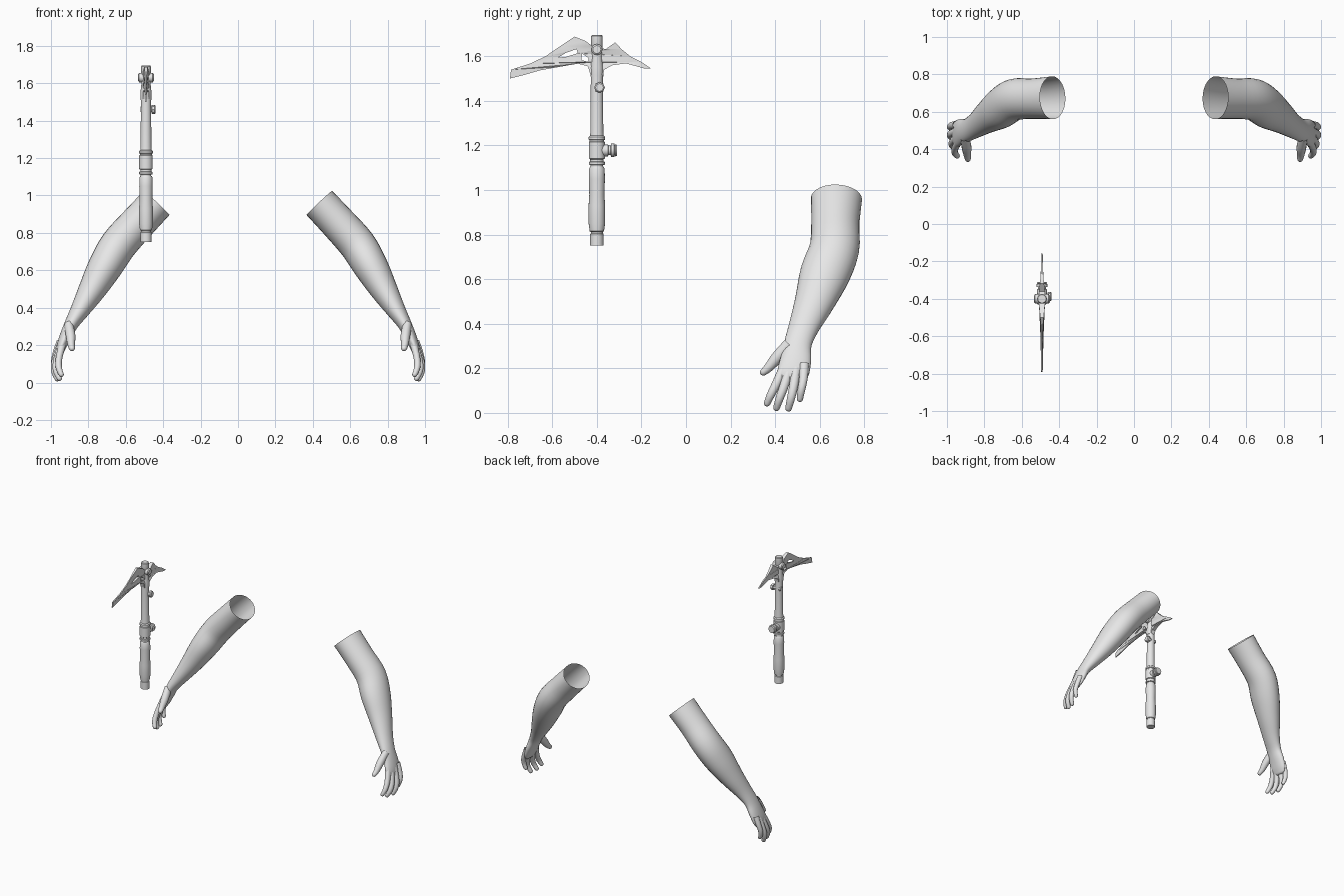
import bpy, bmesh, math
from mathutils import Vector

if "Cube" in bpy.data.objects:
    bpy.data.objects.remove(bpy.data.objects["Cube"])

grey = bpy.data.materials.new("light grey")
grey.diffuse_color = (0.8, 0.8, 0.8, 1)
grey.use_nodes = True
grey.node_tree.nodes["Principled BSDF"].inputs["Base Color"].default_value = grey.diffuse_color


def finish(name, bm, angle=40):
    bmesh.ops.recalc_face_normals(bm, faces=bm.faces)
    me = bpy.data.meshes.new(name)
    bm.to_mesh(me)
    bm.free()
    me.materials.append(grey)
    me.shade_smooth()
    me.set_sharp_from_angle(angle=math.radians(angle))
    ob = bpy.data.objects.new(name, me)
    bpy.context.collection.objects.link(ob)
    return ob


def spline(rows, steps):
    """Catmull-Rom through rows of numbers."""
    out, n = [], len(rows)
    for i in range(n - 1):
        a, b, c, d = (rows[max(0, min(n - 1, i + k))] for k in (-1, 0, 1, 2))
        for s in range(steps):
            t = s / steps
            out.append([0.5 * (2*q + (r - p)*t + (2*p - 5*q + 4*r - w)*t*t
                               + (3*q - p - 3*r + w)*t**3)
                        for p, q, r, w in zip(a, b, c, d)])
    return out + [list(rows[-1])]


def loft(bm, rows, side, segs, steps=4):
    """Tube of ellipses (x, y, z, thickness radius, width radius), open start, domed end."""
    rows = spline(rows, steps)
    end, prev = rows[-1], rows[-2]
    e, w = Vector(end[:3]), (Vector(end[:3]) - Vector(prev[:3])).normalized()
    reach = end[3]
    for a in (30, 55, 75):
        k = math.cos(math.radians(a))
        p = e + w * reach * math.sin(math.radians(a))
        rows.append([*p, end[3] * k, end[4] * k])
    rings = []
    for i, row in enumerate(rows):
        t = Vector(rows[min(i + 1, len(rows) - 1)][:3]) - Vector(rows[max(i - 1, 0)][:3])
        t.normalize()
        u = Vector((0, 1, 0))
        u = (u - t * t.dot(u)).normalized()
        v = t.cross(u)
        ring = []
        for k in range(segs):
            a = 2 * math.pi * k / segs
            p = Vector(row[:3]) + u * row[4] * math.cos(a) + v * row[3] * math.sin(a)
            ring.append(bm.verts.new((p.x * side, p.y, p.z)))
        rings.append(ring)
    for r, s in zip(rings, rings[1:]):
        for k in range(segs):
            j = (k + 1) % segs
            bm.faces.new((r[k], r[j], s[j], s[k]))
    bm.faces.new(rings[-1])


# Arms: open sleeve end at the top, tapering to wrist and palm
ARM = [(.435, .675, .96, .094, .115), (.54, .67, .848, .096, .108),
       (.64, .665, .735, .098, .112), (.71, .622, .62, .092, .112),
       (.778, .577, .50, .074, .09), (.843, .53, .39, .052, .069),
       (.892, .502, .31, .037, .062), (.925, .493, .24, .031, .069),
       (.947, .482, .185, .025, .071), (.957, .478, .155, .018, .06)]
FINGERS = {
    "thumb": [(.905, .465, .31, .024, .028), (.895, .41, .25, .026, .027),
              (.892, .372, .205, .02, .021), (.888, .348, .183, .016, .016)],
    "index_finger": [(.94, .438, .20, .02, .022), (.957, .405, .13, .018, .02),
                     (.958, .38, .08, .017, .018), (.945, .364, .043, .014, .015)],
    "middle_finger": [(.945, .465, .20, .02, .022), (.97, .44, .12, .018, .02),
                      (.973, .42, .065, .017, .018), (.955, .406, .022, .014, .015)],
    "ring_finger": [(.95, .495, .20, .02, .022), (.978, .483, .12, .018, .02),
                    (.984, .471, .065, .016, .018), (.967, .46, .02, .014, .015)],
    "little_finger": [(.95, .53, .22, .02, .022), (.975, .527, .155, .017, .019),
                      (.984, .518, .105, .016, .017), (.973, .511, .062, .013, .014)],
}
for label, side in (("left", 1), ("right", -1)):
    bm = bmesh.new()
    loft(bm, ARM, side, 28)
    finish(label + "_arm", bm, 80)
    for part, rows in FINGERS.items():
        bm = bmesh.new()
        loft(bm, rows, side, 14)
        finish(label + "_" + part, bm, 80)

# Ice axe
AX, AY = -.492, -.40


def lathe(name, profile, origin, axis, segs=20):
    """Turned part: profile of (distance along axis, radius), both ends capped."""
    bm = bmesh.new()
    q = Vector((0, 0, 1)).rotation_difference(Vector(axis))
    rings = []
    for h, r in profile:
        rings.append([bm.verts.new(Vector(origin) + q @ Vector(
            (r * math.cos(2 * math.pi * k / segs), r * math.sin(2 * math.pi * k / segs), h)))
            for k in range(segs)])
    for r, s in zip(rings, rings[1:]):
        for k in range(segs):
            j = (k + 1) % segs
            bm.faces.new((r[k], r[j], s[j], s[k]))
    bm.faces.new(rings[0])
    bm.faces.new(rings[-1])
    return finish(name, bm, 35)


base, up = (AX, AY, 0), (0, 0, 1)
lathe("grip", [(.75, .03), (.803, .03), (.805, .027), (.812, .027), (.815, .032), (.85, .037),
               (.93, .037), (.98, .034), (1.05, .036), (1.095, .035), (1.105, .03)], base, up)
lathe("collar", [(1.10, .028), (1.112, .028), (1.114, .036), (1.126, .036), (1.128, .03),
                 (1.138, .03), (1.142, .036), (1.215, .036), (1.218, .033), (1.224, .033),
                 (1.226, .037), (1.238, .037), (1.245, .03)], base, up)
lathe("shaft", [(1.24, .031), (1.26, .029), (1.52, .027)], base, up)
lathe("head_socket", [(1.51, .029), (1.55, .03), (1.60, .024), (1.63, .024), (1.635, .026),
                      (1.69, .026), (1.695, .022)], base, up)
# Side knob on the collar
lathe("side_knob", [(0, .027), (.05, .027), (.052, .021), (.062, .021), (.064, .03), (.078, .03),
                    (.08, .024), (.084, .027), (.09, .024)], (AX, AY, 1.178), (0, 1, 0))
# Bolts through shaft and head
lathe("shaft_bolt", [(-.03, .015), (.03, .015), (.031, .024), (.046, .024), (.052, .018)],
      (AX, AY + .012, 1.46), (1, 0, 0), 8)
lathe("head_bolt", [(-.042, .018), (-.036, .025), (.036, .025), (.042, .018)],
      (AX, AY, 1.63), (1, 0, 0), 12)

# Pick and adze blade: flat outline with cut-outs, thick at the socket and thin at the tips
OUTLINE = [(-.79, 1.50), (-.785, 1.54), (-.70, 1.567), (-.63, 1.60), (-.565, 1.645),
           (-.50, 1.688), (-.45, 1.668), (-.42, 1.645), (-.36, 1.632), (-.318, 1.662),
           (-.287, 1.63), (-.25, 1.60), (-.20, 1.575), (-.157, 1.545), (-.185, 1.545),
           (-.27, 1.568), (-.33, 1.56), (-.367, 1.54), (-.372, 1.515), (-.428, 1.515),
           (-.44, 1.555), (-.485, 1.567), (-.565, 1.553), (-.655, 1.537), (-.72, 1.518)]
HOLES = [[(-.492, 1.632), (-.485, 1.614), (-.54, 1.597), (-.575, 1.594), (-.54, 1.615)],
         [(-.466, 1.612), (-.437, 1.592), (-.437, 1.575), (-.47, 1.583)]]
cu = bpy.data.curves.new("head_outline", "CURVE")
cu.dimensions = "2D"
cu.fill_mode = "BOTH"
cu.extrude = 1
for pts in [OUTLINE] + HOLES:
    sp = cu.splines.new("POLY")
    sp.points.add(len(pts) - 1)
    for p, (y, z) in zip(sp.points, pts):
        p.co = (y, z, 0, 1)
    sp.use_cyclic_u = True
tmp = bpy.data.objects.new("head_outline", cu)
bpy.context.collection.objects.link(tmp)
bpy.context.view_layer.update()
me = bpy.data.meshes.new_from_object(tmp.evaluated_get(bpy.context.evaluated_depsgraph_get()))
bpy.data.objects.remove(tmp)
bm = bmesh.new()
bm.from_mesh(me)
bmesh.ops.remove_doubles(bm, verts=bm.verts, dist=1e-4)
for v in bm.verts:
    y, z, s = v.co
    half = .004 + .015 * max(0, 1 - abs(y - AY) / .16)
    v.co = (AX + s * half, y, z)
finish("axe_head", bm, 35)
